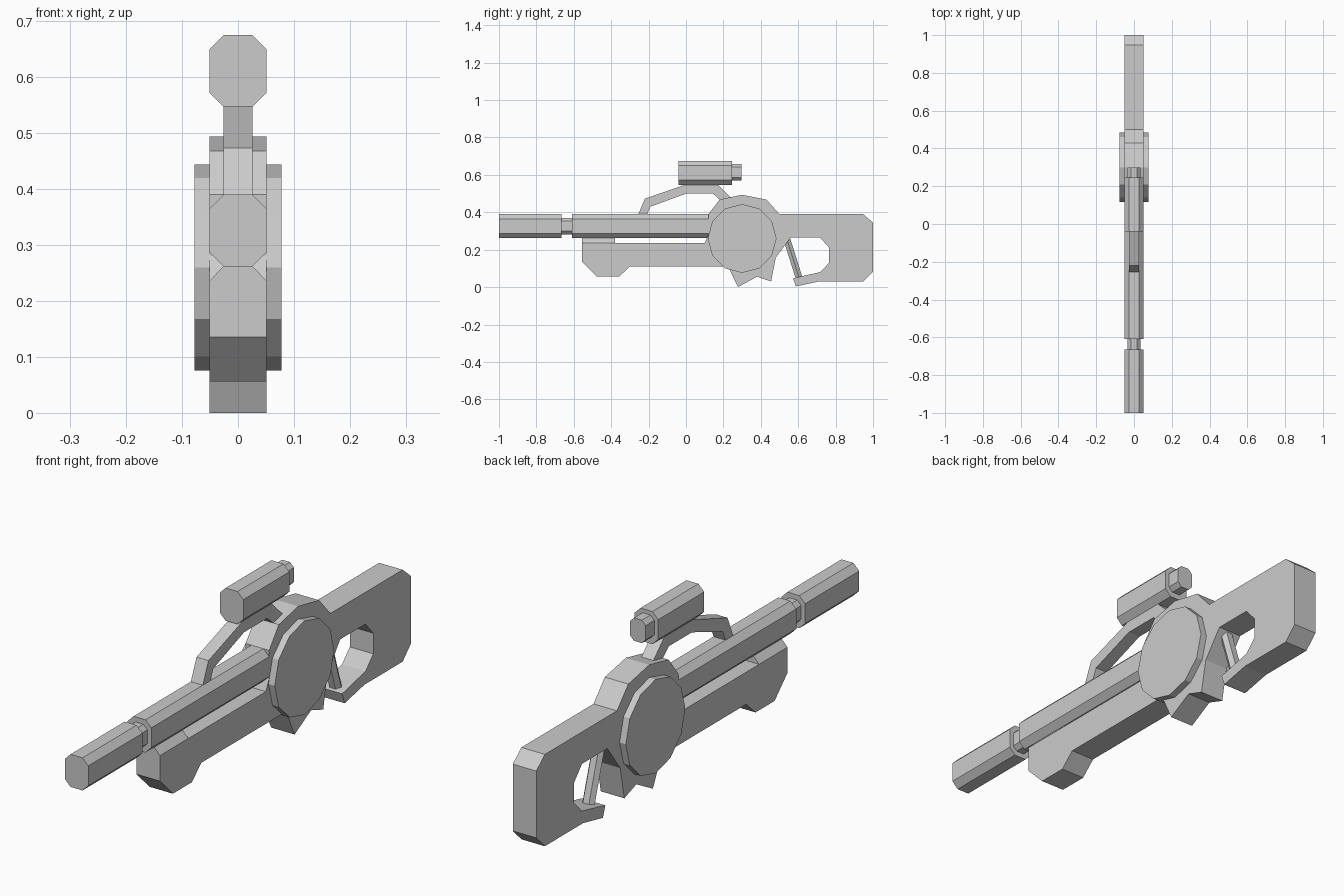
import bpy, bmesh, math
from mathutils import Vector

cube = bpy.data.objects.get("Cube")
if cube:
    bpy.data.objects.remove(cube, do_unlink=True)

grey = bpy.data.materials.new("plain_grey")
grey.use_nodes = True
COLOUR = (0.6, 0.6, 0.6, 1)
grey.diffuse_color = COLOUR
grey.node_tree.nodes["Principled BSDF"].inputs["Base Color"].default_value = COLOUR


def prism(name, outline, sweep):
    """Extrude a flat 3D outline along a vector."""
    bm = bmesh.new()
    face = bm.faces.new([bm.verts.new(p) for p in outline])
    ext = bmesh.ops.extrude_face_region(bm, geom=[face], use_keep_orig=True)
    moved = [v for v in ext["geom"] if isinstance(v, bmesh.types.BMVert)]
    bmesh.ops.translate(bm, verts=moved, vec=sweep)
    bmesh.ops.recalc_face_normals(bm, faces=bm.faces)
    mesh = bpy.data.meshes.new(name)
    bm.to_mesh(mesh)
    bm.free()
    mesh.materials.append(grey)
    obj = bpy.data.objects.new(name, mesh)
    bpy.context.collection.objects.link(obj)
    return obj


def slab(name, profile, half):
    """Side profile (y, z) extruded symmetrically across x."""
    return prism(name, [(-half, y, z) for y, z in profile], (2 * half, 0, 0))


def tube(name, y0, y1, z, half_w, half_h, cut):
    """Bar along y with a chamfered rectangular section."""
    w, h = half_w, half_h
    quarter = [(w, h - cut), (w - cut, h)]
    ring = quarter + [(-x, k) for x, k in reversed(quarter)]
    ring += [(-x, -k) for x, k in ring]
    return prism(name, [(x, y0, z + k) for x, k in ring], (0, y1 - y0, 0))


W = 0.051

# Receiver with the stock, thumb opening and lower grip stub
slab("receiver_and_stock", [
    (0.12, 0.39), (0.18, 0.468), (0.30, 0.494), (0.43, 0.468), (0.50, 0.39),
    (0.947, 0.39), (1.0, 0.345), (1.0, 0.083), (0.947, 0.03), (0.71, 0.03),
    (0.588, 0.004), (0.572, 0.047), (0.626, 0.06), (0.717, 0.08),
    (0.765, 0.13), (0.765, 0.211), (0.717, 0.265), (0.56, 0.265),
    (0.48, 0.158), (0.455, 0.03), (0.38, 0.056), (0.278, 0.0),
    (0.225, 0.11), (0.12, 0.11), (0.10, 0.236), (0.12, 0.28)], W)

# Fore-end below the barrel, with a chamfered block on top of its nose
slab("fore_end", [
    (0.13, 0.11), (-0.30, 0.11), (-0.358, 0.056), (-0.476, 0.056),
    (-0.556, 0.136), (-0.556, 0.236), (0.13, 0.236)], W)
prism("fore_end_block",
      [(x, -0.556, z) for x, z in
       [(-W, 0.236), (W, 0.236), (0.026, 0.262), (-0.026, 0.262)]],
      (0, 0.176, 0))

# Round drum through the receiver
R = 0.184
slab("drum", [(0.30 + R * math.sin(k * math.tau / 12),
               0.26 + R * math.cos(k * math.tau / 12)) for k in range(12)], 0.078)

# Barrel, neck and muzzle
BARREL_Z = 0.326
tube("barrel", -0.61, 0.16, BARREL_Z, W, 0.064, 0.025)
tube("barrel_neck", -0.67, -0.60, BARREL_Z, 0.034, 0.044, 0.017)
tube("muzzle", -1.0, -0.665, BARREL_Z, W, 0.064, 0.025)

# Arched bracket carrying the sight
slab("sight_bracket", [
    (-0.257, 0.385), (-0.22, 0.473), (0.0, 0.549), (0.17, 0.549),
    (0.26, 0.46), (0.20, 0.45), (0.144, 0.50), (0.0, 0.50),
    (-0.19, 0.43), (-0.21, 0.385)], 0.026)

# Sight body and eyepiece
SIGHT_Z = 0.611
tube("sight", -0.04, 0.245, SIGHT_Z, W, 0.064, 0.025)
tube("sight_eyepiece", 0.24, 0.298, SIGHT_Z + 0.003, 0.034, 0.045, 0.017)

# Slanted strut across the thumb opening
bottom, top = Vector((0, 0.606, 0.045)), Vector((0, 0.535, 0.27))
axis = top - bottom
across = axis.normalized().cross(Vector((1, 0, 0)))
section = [Vector((0.026 * math.cos(a), 0, 0)) + across * 0.021 * math.sin(a)
           for a in (k * math.tau / 6 for k in range(6))]
prism("grip_strut", [bottom + s for s in section], axis)
